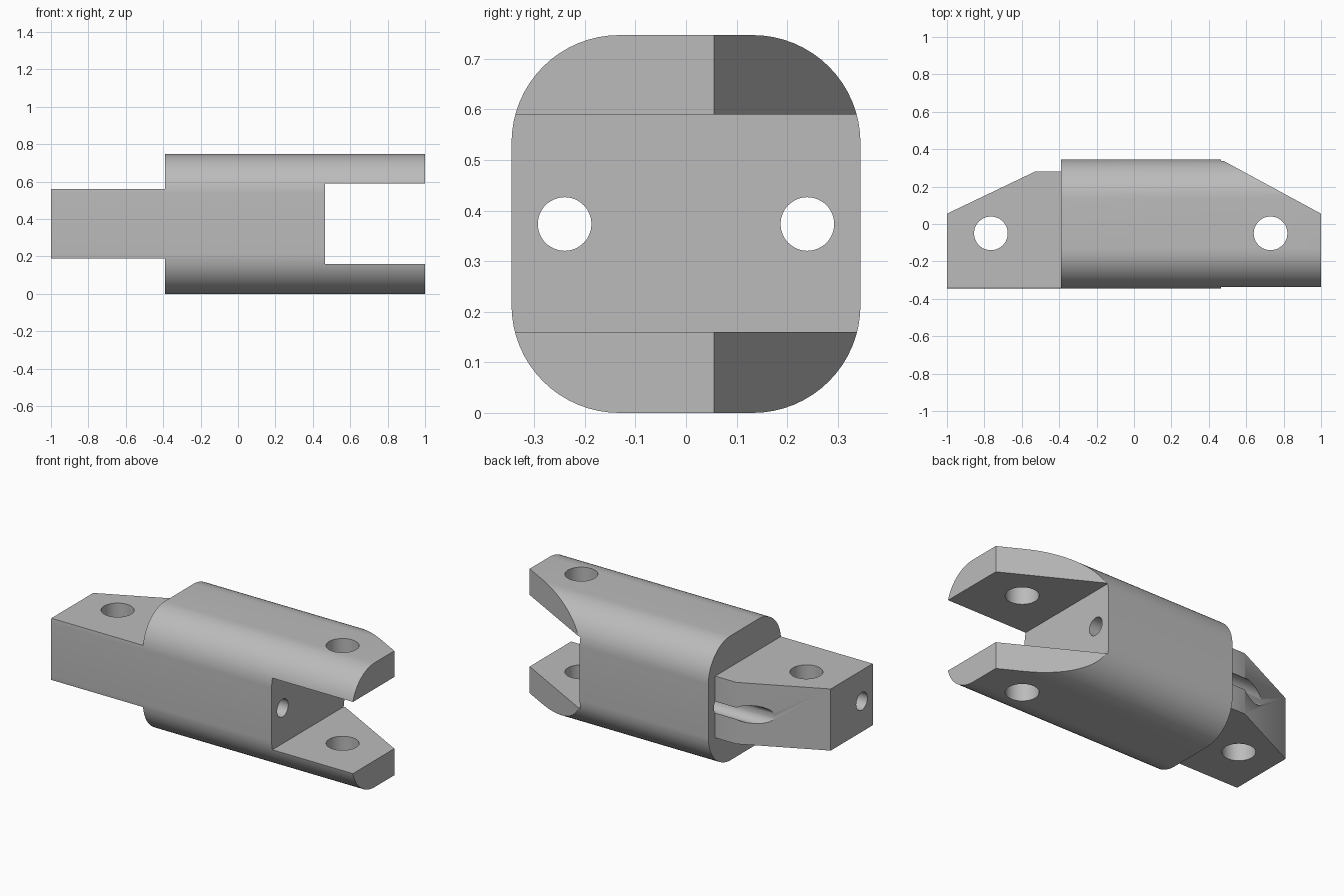
import bpy, bmesh, math
from mathutils import Vector

cube = bpy.data.objects.get("Cube")
if cube:
    bpy.data.objects.remove(cube)

HALF_Y, HEIGHT, CORNER = 0.345, 0.747, 0.213
MID = HEIGHT / 2

steel = bpy.data.materials.new("grey steel")
steel.use_nodes = True
GREY = (0.5, 0.5, 0.5, 1)
steel.diffuse_color = GREY
steel.node_tree.nodes["Principled BSDF"].inputs["Base Color"].default_value = GREY


def prism(name, points, direction):
    """Extrude a closed planar outline along a direction."""
    bm = bmesh.new()
    face = bm.faces.new([bm.verts.new(p) for p in points])
    new = bmesh.ops.extrude_face_region(bm, geom=[face])["geom"]
    verts = [v for v in new if isinstance(v, bmesh.types.BMVert)]
    bmesh.ops.translate(bm, verts=verts, vec=Vector(direction))
    bmesh.ops.recalc_face_normals(bm, faces=bm.faces)
    mesh = bpy.data.meshes.new(name)
    bm.to_mesh(mesh)
    bm.free()
    mesh.materials.append(steel)
    obj = bpy.data.objects.new(name, mesh)
    bpy.context.collection.objects.link(obj)
    return obj


def plan(name, outline, z0, z1):
    """Extrude an x/y outline upwards."""
    return prism(name, [(x, y, z0) for x, y in outline], (0, 0, z1 - z0))


def rect(x0, x1, y0=-1, y1=1):
    return [(x0, y0), (x1, y0), (x1, y1), (x0, y1)]


def circle(radius, count=48):
    return [(radius * math.cos(i * math.tau / count),
             radius * math.sin(i * math.tau / count)) for i in range(count)]


# Rounded bar running the full length
section = []
for corner, (sy, sz) in enumerate([(1, 1), (-1, 1), (-1, -1), (1, -1)]):
    for i in range(17):
        a = math.radians(90) * (corner + i / 16)
        section.append((-1, sy * (HALF_Y - CORNER) + CORNER * math.cos(a),
                        MID + sz * (MID - CORNER) + CORNER * math.sin(a)))
link = prism("clevis_link", section, (2, 0, 0))

cutters = [
    # Fork slot, and the steps above and below the tongue
    plan("fork_slot", rect(0.465, 2), 0.16, 0.59),
    plan("tongue_top_step", rect(-2, -0.39), 0.56, 1),
    plan("tongue_bottom_step", rect(-2, -0.39), -1, 0.19),
    # Tapered back sides of the tongue and fork
    plan("tongue_taper", [(-0.39, 0.28), (-0.53, 0.28), (-1, 0.055),
                          (-1.2, -0.041), (-1.2, 1), (-0.39, 1)], -1, 2),
    plan("fork_taper", [(0.465, 0.345), (1, 0.055), (1.2, -0.053),
                        (1.2, 1), (0.465, 1)], -1, 2),
]
# Upright pin holes
for name, cx in (("tongue_pin_hole", -0.765), ("fork_pin_hole", 0.73)):
    cutters.append(plan(name, [(cx + x, y - 0.05) for x, y in circle(0.09)], -1, 2))
# Lengthwise bores
for side in (-1, 1):
    cutters.append(prism("long_bore", [(-2, side * 0.24 + y, MID + z)
                                       for y, z in circle(0.053)], (4, 0, 0)))

# Carve the bar, then discard the cutters
bpy.context.view_layer.objects.active = link
for cutter in cutters:
    mod = link.modifiers.new(cutter.name, 'BOOLEAN')
    mod.operation, mod.solver, mod.object = 'DIFFERENCE', 'EXACT', cutter
    bpy.ops.object.modifier_apply(modifier=mod.name)
    bpy.data.objects.remove(cutter)

bpy.ops.object.select_all(action='DESELECT')
link.select_set(True)
bpy.ops.object.shade_smooth_by_angle(angle=math.radians(30))
